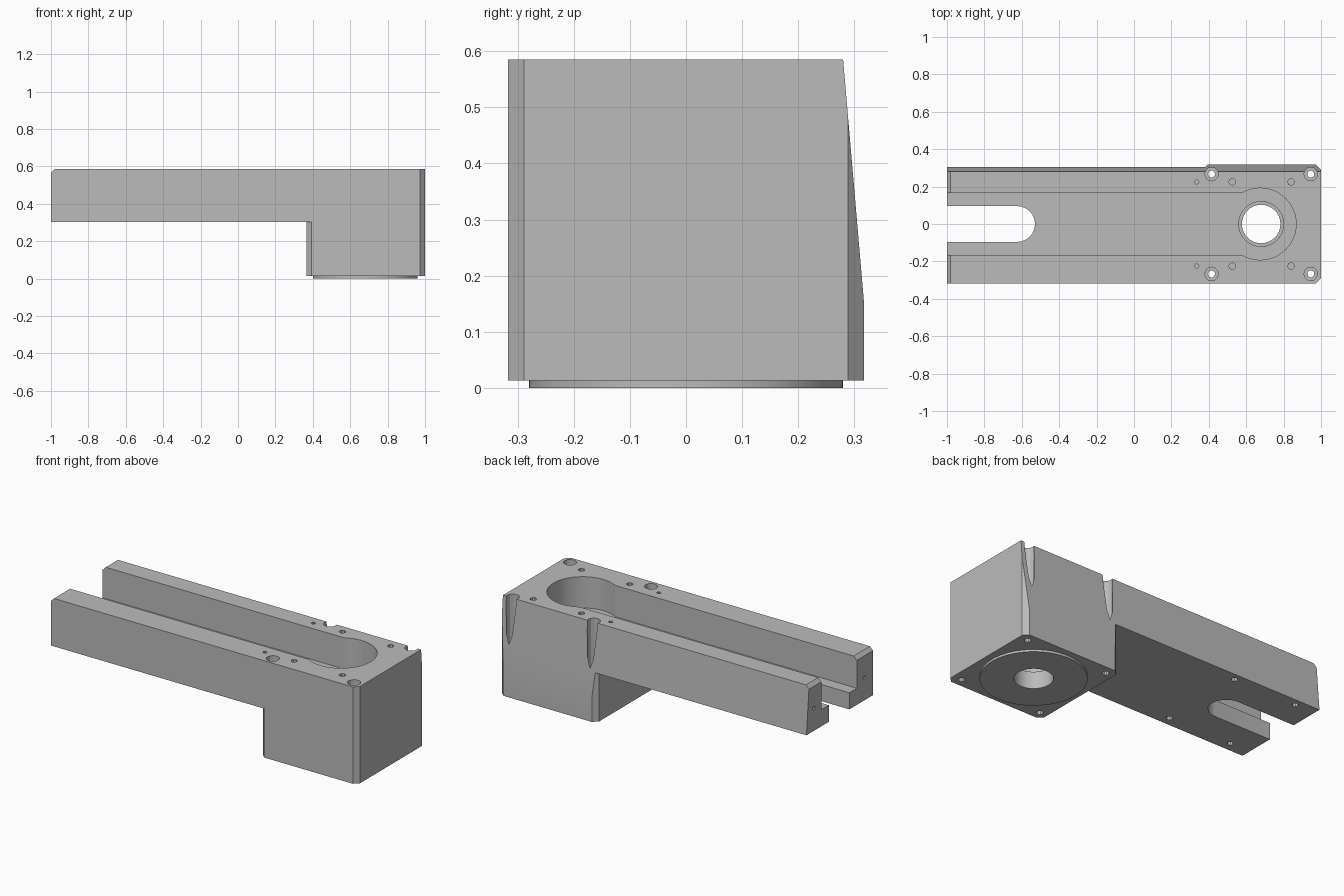
import bpy
import math
from mathutils import Vector

cube = bpy.data.objects.get("Cube")
if cube:
    bpy.data.objects.remove(cube, do_unlink=True)

grey = bpy.data.materials.new("machined grey")
grey.use_nodes = True
colour = (0.5, 0.5, 0.5, 1)
grey.diffuse_color = colour
grey.node_tree.nodes["Principled BSDF"].inputs["Base Color"].default_value = colour

TOP, ARM_BOTTOM, BASE = 0.585, 0.302, 0.013
HALF_Y, FLOOR = 0.317, 0.4
BLOCK_LEFT, BORE_X = 0.365, 0.68
AXES = {"x": Vector((1, 0, 0)), "y": Vector((0, 1, 0)), "z": Vector((0, 0, 1))}


def prism(name, outline, axis, start, end):
    """Extrude a 2D outline along an axis; outline uses the other two axes in order."""
    u, v = [AXES[a] for a in "xyz" if a != axis]
    n = len(outline)
    verts = [u * p + v * q + AXES[axis] * d for d in (start, end) for p, q in outline]
    faces = [list(range(n)), list(range(n, 2 * n))]
    faces += [[i, (i + 1) % n, n + (i + 1) % n, n + i] for i in range(n)]
    mesh = bpy.data.meshes.new(name)
    mesh.from_pydata(verts, [], faces)
    ob = bpy.data.objects.new(name, mesh)
    bpy.context.collection.objects.link(ob)
    bpy.context.view_layer.objects.active = ob
    bpy.ops.object.mode_set(mode="EDIT")
    bpy.ops.mesh.select_all(action="SELECT")
    bpy.ops.mesh.normals_make_consistent(inside=False)
    bpy.ops.object.mode_set(mode="OBJECT")
    return ob


def circle(cx, cy, r, sides):
    return [(cx + r * math.cos(math.tau * i / sides), cy + r * math.sin(math.tau * i / sides))
            for i in range(sides)]


def rect(x0, x1, y0, y1):
    return [(x0, y0), (x1, y0), (x1, y1), (x0, y1)]


def combine(target, tool, operation="DIFFERENCE"):
    """Bake a boolean into the target and remove the tool."""
    mod = target.modifiers.new("cut", "BOOLEAN")
    mod.operation, mod.solver, mod.object = operation, "EXACT", tool
    graph = bpy.context.evaluated_depsgraph_get()
    graph.update()
    mesh = bpy.data.meshes.new_from_object(target.evaluated_get(graph))
    target.modifiers.clear()
    target.data = mesh
    bpy.data.objects.remove(tool, do_unlink=True)


def cut(outline, axis, start, end):
    combine(body, prism("cutter", outline, axis, start, end))


# L-shaped body with a chamfered arm end
body = prism("bracket_body", [
    (-1, ARM_BOTTOM), (-1, TOP - 0.02), (-0.98, TOP), (1, TOP),
    (1, BASE), (BLOCK_LEFT, BASE), (BLOCK_LEFT, ARM_BOTTOM)], "y", -HALF_Y, HALF_Y)

# sloping back face
cut([(0.28, TOP), (HALF_Y, 0.155), (0.5, 0.155), (0.5, 0.8), (0.261, 0.8)], "x", -1.2, 1.2)

# chamfered vertical corners of the block
for side in (-1, 1):
    for x, inward, height in ((1, -1, 0.8), (BLOCK_LEFT, 1, ARM_BOTTOM)):
        c, y = 0.028, side * HALF_Y
        cut([(x + inward * 2 * c, y + side * c), (x - inward * c, y + side * c),
             (x - inward * c, y - side * 2 * c)], "z", -0.1, height)

# round locating boss under the block
combine(body, prism("boss", circle(BORE_X, 0, 0.28, 64), "z", 0, 0.03), "UNION")

# open channel with a round pocket at its end
cut(rect(-1.2, BORE_X, -0.166, 0.166), "z", FLOOR, 0.8)
cut(circle(BORE_X - 0.005, 0, 0.192, 48), "z", FLOOR, 0.8)

# stepped through bore
cut(circle(BORE_X, 0, 0.12, 32), "z", 0.1, 0.7)
cut(circle(BORE_X, 0, 0.103, 32), "z", -0.1, 0.5)

# round-ended slot through the arm floor
arc = [(-0.625 + 0.096 * math.cos(a), 0.096 * math.sin(a))
       for a in (math.pi * (i / 12 - 0.5) for i in range(13))]
cut([(-1.2, -0.096)] + arc + [(-1.2, 0.096)], "z", 0.1, 0.7)

for side in (-1, 1):
    # counterbored mounting holes at the block corners
    for x in (0.415, 0.945):
        cut(circle(x, side * 0.267, 0.036, 12), "z", 0.1, 0.8)
        cut(circle(x, side * 0.267, 0.019, 10), "z", -0.1, 0.2)
    # small tapped holes in the top
    for x, r in ((0.335, 0.012), (0.525, 0.018), (0.84, 0.018)):
        cut(circle(x, side * 0.225, r, 8), "z", TOP - 0.12, 0.8)
    # tapped holes under the arm
    for x in (-0.87, -0.46):
        cut(circle(x, side * 0.262, 0.018, 8), "z", 0.2, ARM_BOTTOM + 0.1)
    # tapped holes in the arm end
    cut(circle(side * 0.235, 0.435, 0.011, 8), "x", -1.2, -0.9)

body.data.materials.clear()
body.data.materials.append(grey)
for poly in body.data.polygons:
    poly.material_index = 0
bpy.ops.object.select_all(action="DESELECT")
body.select_set(True)
bpy.context.view_layer.objects.active = body
bpy.ops.object.shade_smooth_by_angle(angle=math.radians(25))
